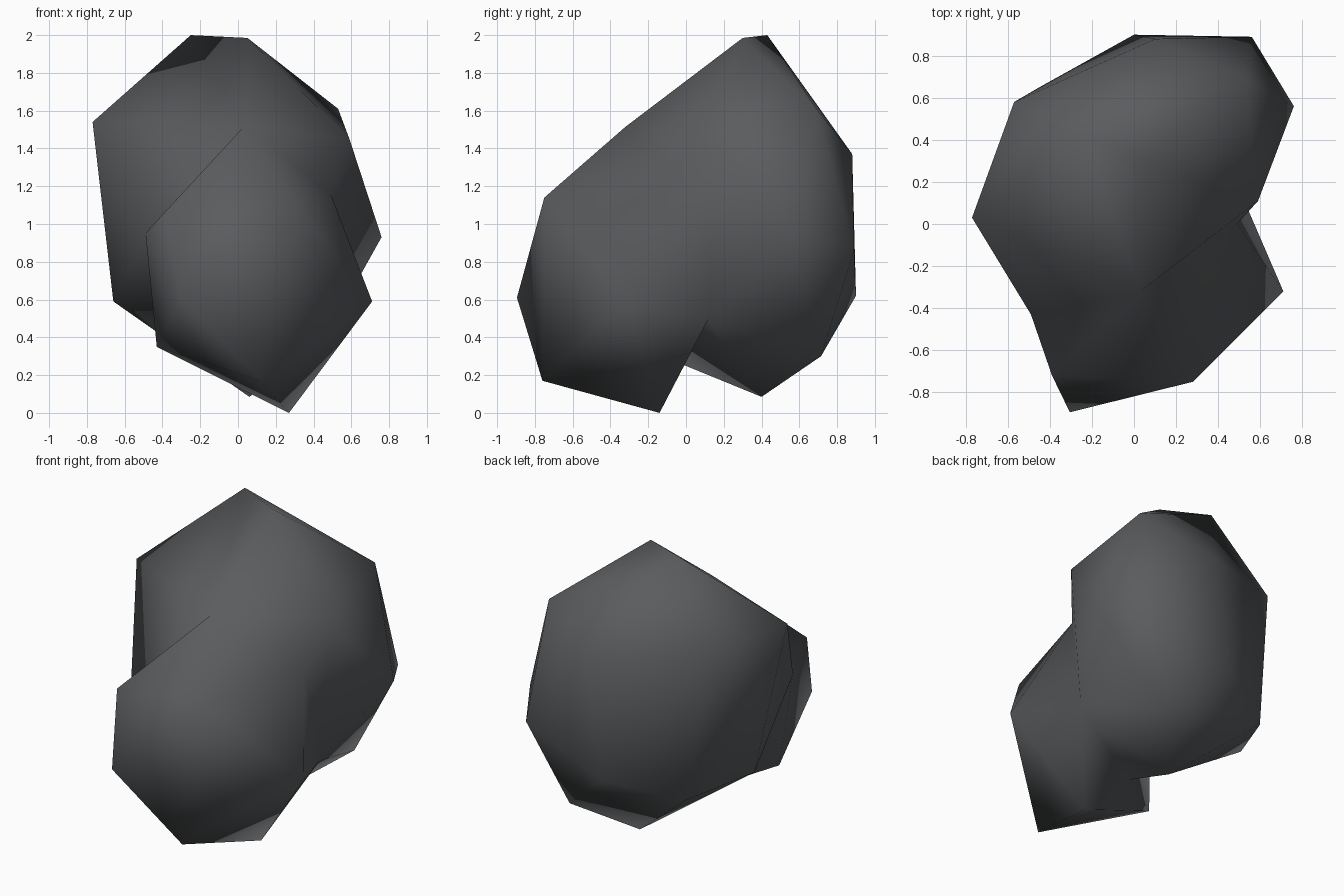
import bpy, bmesh

if "Cube" in bpy.data.objects:
    bpy.data.objects.remove(bpy.data.objects["Cube"])

# neck: shared loop where the tall rear lump meets the low front lump
NECK = [(.03, -.32, 1.515), (.49, 0, 1.16), (.52, .12, .50), (0, -.04, .265), (-.49, -.43, .95)]

# rear lump corners
REAR = [(-.25, .43, 2.0), (.05, .30, 1.985), (.53, .69, 1.61), (.10, .88, 1.37),
        (-.77, .03, 1.54), (-.57, .58, 1.485), (.56, .89, .86), (.76, .56, .93),
        (.36, .715, .30), (.06, .40, .085), (-.66, .22, .59), (0, .90, .62),
        (-.45, .65, .51), (.59, .11, 1.45)]

# front lump corners
FRONT = [(-.39, -.72, 1.06), (-.305, -.895, .61), (.28, -.75, 1.14), (.71, -.32, .59),
         (.27, -.14, 0), (.12, -.76, .17), (-.43, -.37, .35)]


def add_lump(bm, corners):
    """Convex lump over corners and neck, left open at the neck."""
    part = bmesh.new()
    for p in NECK + corners:
        part.verts.new(p)
    part.verts.ensure_lookup_table()
    neck = set(part.verts[:len(NECK)])
    bmesh.ops.convex_hull(part, input=part.verts[:])
    cap = [f for f in part.faces if all(v in neck for v in f.verts)]
    bmesh.ops.delete(part, geom=cap, context='FACES_ONLY')
    mesh = bpy.data.meshes.new("lump")
    part.to_mesh(mesh)
    part.free()
    bm.from_mesh(mesh)
    bpy.data.meshes.remove(mesh)


bm = bmesh.new()
add_lump(bm, REAR)
add_lump(bm, FRONT)
bmesh.ops.remove_doubles(bm, verts=bm.verts[:], dist=.001)
loose = [v for v in bm.verts if not v.link_faces]
bmesh.ops.delete(bm, geom=loose, context='VERTS')
inner = [e for e in bm.edges if not e.link_faces]
bmesh.ops.delete(bm, geom=inner, context='EDGES')
bmesh.ops.recalc_face_normals(bm, faces=bm.faces[:])
for f in bm.faces:
    f.smooth = True

# dark stone
mesh = bpy.data.meshes.new("rock")
bm.to_mesh(mesh)
bm.free()
stone = bpy.data.materials.new("dark grey stone")
stone.diffuse_color = (.102, .107, .112, 1)
stone.use_nodes = True
stone.node_tree.nodes["Principled BSDF"].inputs["Base Color"].default_value = stone.diffuse_color
mesh.materials.append(stone)
rock = bpy.data.objects.new("rock", mesh)
bpy.context.collection.objects.link(rock)
